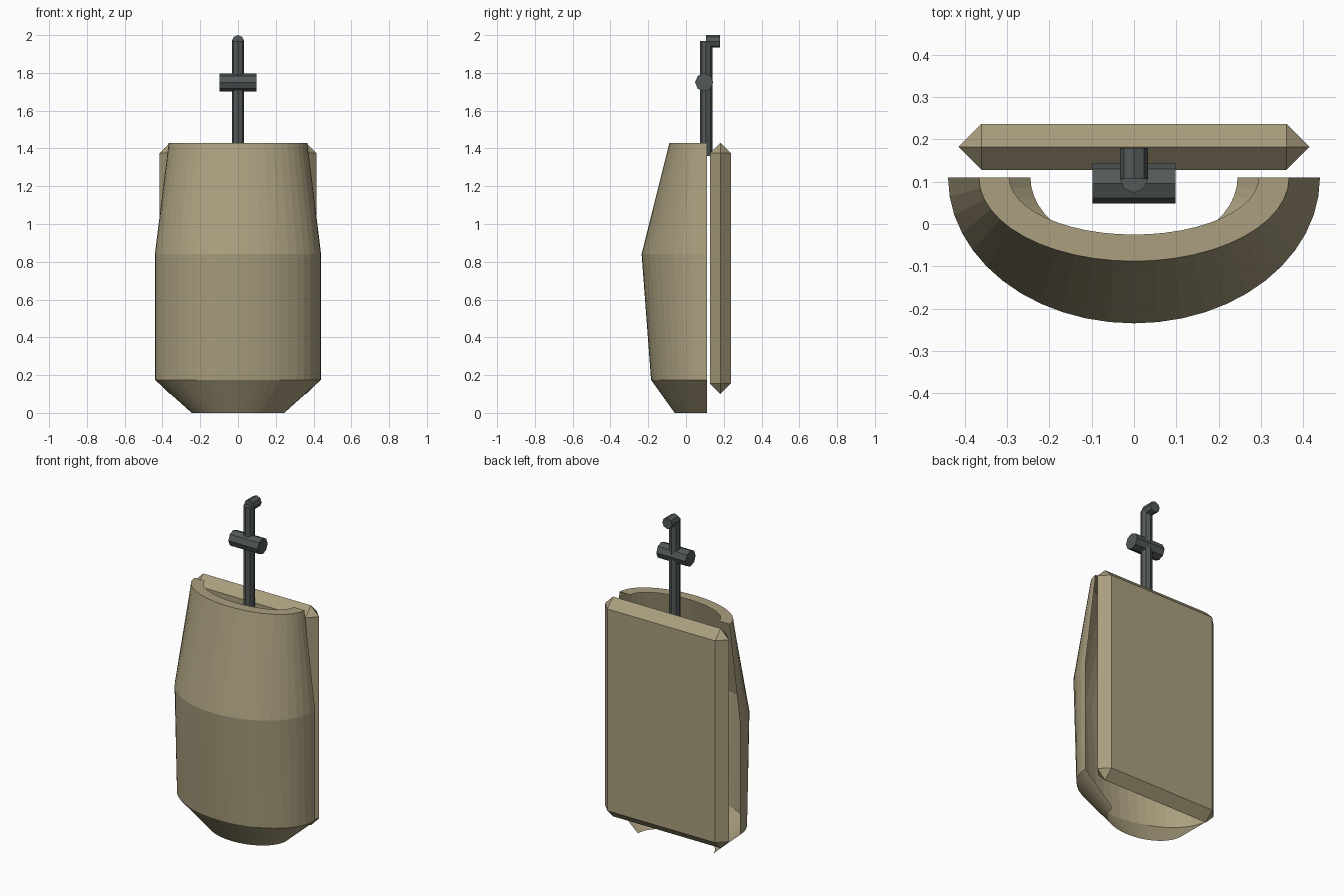
import bpy, bmesh, math
from mathutils import Matrix

if "Cube" in bpy.data.objects:
    bpy.data.objects.remove(bpy.data.objects["Cube"])


def material(name, rgb):
    m = bpy.data.materials.new(name)
    m.diffuse_color = (*rgb, 1)
    m.use_nodes = True
    m.node_tree.nodes["Principled BSDF"].inputs["Base Color"].default_value = m.diffuse_color
    return m


CERAMIC = material("olive_ceramic", (0.40, 0.345, 0.21))
METAL = material("dark_metal", (0.085, 0.10, 0.098))


def finish(bm, name, mat):
    bmesh.ops.recalc_face_normals(bm, faces=bm.faces)
    me = bpy.data.meshes.new(name)
    bm.to_mesh(me)
    bm.free()
    me.materials.append(mat)
    ob = bpy.data.objects.new(name, me)
    bpy.context.collection.objects.link(ob)
    return ob


# Basin shell: half ellipses lofted upward, ending in a flat top rim
BACK, SEG = 0.11, 24
profile = [(0.245, 0.17, 0.0), (0.44, 0.295, 0.175), (0.44, 0.345, 0.84),
           (0.367, 0.198, 1.43), (0.295, 0.135, 1.43)]  # half width, depth, z
bm = bmesh.new()
rings = []
for w, d, z in profile:
    rings.append([bm.verts.new((-w * math.cos(math.pi * i / SEG),
                                BACK - d * math.sin(math.pi * i / SEG), z))
                  for i in range(SEG + 1)])
for a, b in zip(rings, rings[1:]):
    for i in range(SEG):
        bm.faces.new((a[i], a[i + 1], b[i + 1], b[i]))
finish(bm, "basin_shell", CERAMIC)

# Back plate: slab with full chamfers all round
bm = bmesh.new()
bmesh.ops.create_cube(bm, size=1, matrix=Matrix.Translation((0, 0.1825, 0.765))
                      @ Matrix.Diagonal((0.83, 0.109, 1.33, 1)))
bmesh.ops.bevel(bm, geom=bm.edges[:], offset=0.0544, offset_type='OFFSET',
                segments=1, affect='EDGES')
finish(bm, "back_plate", CERAMIC)


# Flush pipe and valve: octagonal rods
def rod(name, centre, radius, length, axis):
    rot = {'X': Matrix.Rotation(math.pi / 2, 4, 'Y'),
           'Y': Matrix.Rotation(math.pi / 2, 4, 'X'),
           'Z': Matrix.Identity(4)}[axis]
    bm = bmesh.new()
    bmesh.ops.create_cone(bm, cap_ends=True, segments=8, radius1=radius,
                          radius2=radius, depth=length,
                          matrix=Matrix.Translation(centre) @ rot)
    finish(bm, name, METAL)


rod("flush_pipe", (0, 0.107, 1.664), 0.033, 0.608, 'Z')
rod("wall_elbow", (0, 0.143, 1.967), 0.033, 0.074, 'Y')
rod("flush_valve", (0, 0.096, 1.75), 0.048, 0.196, 'X')
